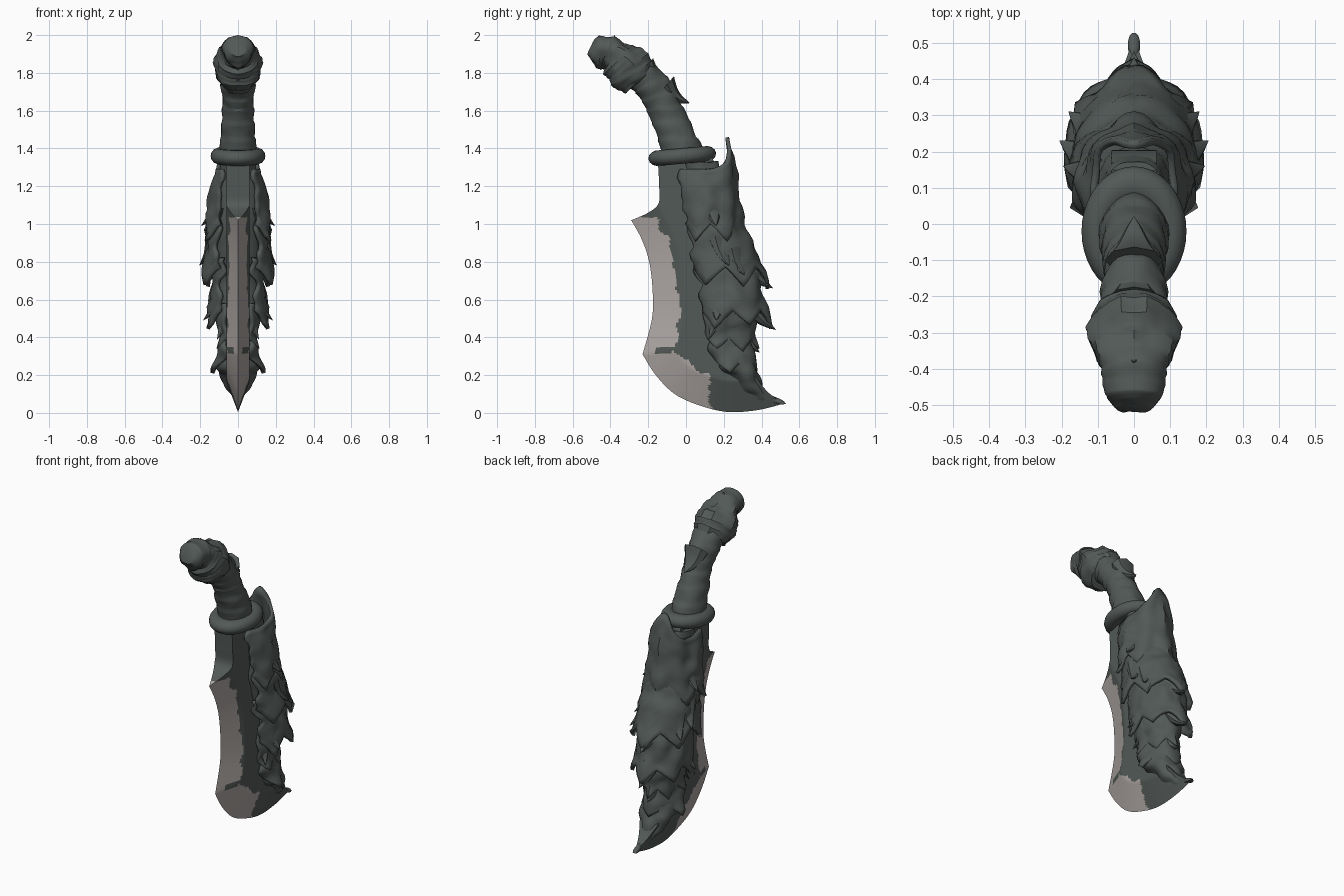
import bpy, bmesh, math
from mathutils import Vector, noise

cube = bpy.data.objects.get("Cube")
if cube:
    bpy.data.objects.remove(cube)


def material(name, rgb):
    m = bpy.data.materials.new(name)
    m.use_nodes = True
    m.diffuse_color = (*rgb, 1)
    bsdf = m.node_tree.nodes["Principled BSDF"]
    bsdf.inputs["Base Color"].default_value = (*rgb, 1)
    bsdf.inputs["Roughness"].default_value = 0.8
    return m


HIDE = material("dark green grey", (0.085, 0.1, 0.093))
STEEL = material("pale steel", (0.42, 0.385, 0.37))


def smooth(obj, angle=35):
    bpy.ops.object.select_all(action='DESELECT')
    obj.select_set(True)
    bpy.context.view_layer.objects.active = obj
    bpy.ops.object.shade_smooth_by_angle(angle=math.radians(angle))


def loft(name, rings, closed=True, rough=0.0, thick=0.0, angle=35):
    """Skin a list of equal-length rings, optionally roughened or thickened."""
    bm = bmesh.new()
    rows = [[bm.verts.new(p) for p in ring] for ring in rings]
    n = len(rows[0])
    for a, b in zip(rows, rows[1:]):
        for i in range(n if closed else n - 1):
            j = (i + 1) % n
            bm.faces.new((a[i], a[j], b[j], b[i]))
    if closed:
        bm.faces.new(rows[0])
        bm.faces.new(rows[-1])
    bmesh.ops.remove_doubles(bm, verts=bm.verts, dist=0.0005)
    bmesh.ops.recalc_face_normals(bm, faces=bm.faces)
    bm.normal_update()
    if rough:
        shifts = [(v, v.normal * rough * noise.noise(Vector((abs(v.co.x), v.co.y, v.co.z)) * 13))
                  for v in bm.verts]
        for v, d in shifts:
            v.co += d
    me = bpy.data.meshes.new(name)
    bm.to_mesh(me)
    bm.free()
    me.materials.append(HIDE)
    obj = bpy.data.objects.new(name, me)
    bpy.context.collection.objects.link(obj)
    if thick:
        mod = obj.modifiers.new("thickness", 'SOLIDIFY')
        mod.thickness, mod.offset = thick, 0
    smooth(obj, angle)
    return obj


def spline(rows, k):
    """Catmull-Rom through tuples, k steps per span."""
    p = [Vector(r) for r in rows]
    p = [p[0]] + p + [p[-1]]
    out = []
    for a, b, c, d in zip(p, p[1:], p[2:], p[3:]):
        for s in range(k):
            t = s / k
            out.append(0.5 * (2 * b + (c - a) * t + (2 * a - 5 * b + 4 * c - d) * t * t
                              + (3 * b - a - 3 * c + d) * t ** 3))
    return out + [p[-1]]


def tube(name, path, k=8, sides=24, band=0.0, rough=0.01):
    """Round sweep in the YZ plane; path rows are y, z, depth radius, width radius."""
    pts = spline(path, k)
    rings = []
    for i, p in enumerate(pts):
        q, r = pts[max(i - 1, 0)], pts[min(i + 1, len(pts) - 1)]
        ty, tz = r[0] - q[0], r[1] - q[1]
        length = math.hypot(ty, tz)
        ny, nz = tz / length, -ty / length
        ring = []
        for s in range(sides):
            a = math.tau * s / sides
            wrap = 1 + band * (((i / k) * 1.6 + 0.35 * math.cos(a)) % 1 - 0.5)
            u = p[2] * math.cos(a) * wrap
            ring.append((p[3] * math.sin(a) * wrap, p[0] + ny * u, p[1] + nz * u))
        rings.append(ring)
    return loft(name, rings, rough=rough)


def spike(name, base, tip, r, flat=0.6):
    """Curved, slightly flattened horn."""
    base, tip = Vector(base), Vector(tip)
    axis = (tip - base).normalized()
    side = axis.cross(Vector((0, 0, 1))).normalized()
    up = side.cross(axis)
    rings = []
    for i in range(7):
        t = i / 6
        c = base.lerp(tip, t) - up * r * 0.3 * math.sin(math.pi * t)
        w = r * (1 - t) ** 0.8 + 0.001
        rings.append([c + side * w * math.cos(a) + up * w * flat * math.sin(a)
                      for a in (math.tau * s / 8 for s in range(8))])
    return loft(name, rings)


# Blade: rows run from the cutting edge to the spine (y, z, y, z)
ROWS = [(-.15, 1.35, .14, 1.35), (-.142, 1.2, .2, 1.2), (-.145, 1.11, .2, 1.1),
        (-.2, 1.06, .2, 1.04), (-.29, 1.02, .2, .98), (-.235, .92, .25, .9),
        (-.195, .8, .28, .8), (-.177, .65, .3, .65), (-.18, .5, .3, .5),
        (-.23, .31, .33, .33), (-.16, .2, .355, .22), (-.06, .1, .385, .17),
        (.07, .04, .415, .13), (.22, .005, .445, .1), (.38, .015, .48, .075), (.52, .05, .52, .05)]
STEPS, COLS = 8, 44
# Separate splines keep the heel and belly corners sharp
FINE = spline(ROWS[:5], STEPS) + spline(ROWS[4:10], STEPS)[1:] + spline(ROWS[9:], STEPS)[1:]
EDGE = [Vector(r[:2]) for r in FINE[4 * STEPS:]]


def edge_distance(p):
    best = 9
    for a, b in zip(EDGE, EDGE[1:]):
        t = max(0, min(1, (p - a).dot(b - a) / (b - a).length_squared))
        best = min(best, (p - a.lerp(b, t)).length)
    return best


rings = []
for row in FINE:
    front, back = Vector(row[:2]), Vector(row[2:])
    line = [front.lerp(back, c / COLS) for c in range(COLS + 1)]
    half = [min(0.062, 0.38 * edge_distance(p)) for p in line]
    right = [(-h, *p) for p, h in zip(line, half)]
    left = [(h, *p) for p, h in zip(line, half)]
    rings.append(right + left[::-1])
blade = loft("blade", rings, angle=30)

# Bare steel along the cutting edge, wider on the belly, with a ragged border
blade.data.materials.append(STEEL)
for f in blade.data.polygons:
    y, z = f.center.y, f.center.z
    width = 0.17 if z < 0.31 else 0.15 - 0.06 * max(0, z - 0.4)
    width += 0.025 * noise.noise(Vector((0, y, z)) * 16)
    stain = math.hypot((y + 0.1) / 0.075, (z - 0.337 - 0.15 * (y + 0.1)) / 0.02) < 1
    border = 0.125 + 0.02 * noise.noise(Vector((5, y, z)) * 20)
    if edge_distance(Vector((y, z))) < width and z < 1.035 and y < border and not stain:
        f.material_index = 1

# Hide core on the spine: z, front y, back y, half width
CORE = [(1.33, -.02, .17, .1), (1.1, .0, .22, .115), (.9, .02, .28, .13), (.7, .1, .34, .125),
        (.5, .11, .36, .115), (.38, .11, .35, .085), (.26, .16, .365, .115), (.19, .21, .39, .09),
        (.13, .26, .42, .06), (.085, .32, .465, .035), (.05, .43, .52, .012)]
rings = [[(w * math.sin(a), (f + b) / 2 + (b - f) / 2 * math.cos(a), z)
          for a in (math.tau * s / 32 for s in range(32))]
         for z, f, b, w in spline(CORE, 6)]
loft("hide_core", rings, rough=0.02)


def scale_tier(name, top, bottom, teeth, drop, rise=0.0, sweep=140):
    """Plate wrapped round the spine with a toothed, flaring lower rim and ragged sides.
    top and bottom: z, centre y, depth radius, width radius."""
    rings, count = [], teeth * 8
    for r in range(13):
        t = r / 12
        z, yc, ry, rx = Vector(top).lerp(Vector(bottom), t)
        reach = math.radians(sweep) * (1 + 0.15 * noise.noise(Vector((3, 0, z * 14))))
        ring = []
        for s in range(count + 1):
            u = s / count
            a = reach * (2 * u - 1)
            uneven = 0.85 + 0.5 * noise.noise(Vector((abs(int(u * teeth) - teeth // 2) * 1.7, 0, top[0] * 9)))
            tooth = uneven * (1 - abs((u * teeth) % 1 * 2 - 1)) ** 1.3
            flare = 1 + 0.13 * tooth * t ** 3 - 0.06 * (1 - tooth) * t
            peak = rise * math.exp(-(a / 0.7) ** 2) * (1 - t) ** 2
            # The back is drawn to a ridge rather than a plain curve
            c = math.cos(a)
            c = c ** 1.3 if c > 0 else c
            ring.append((rx * flare * math.sin(a), yc + (ry * flare - 0.4 * peak) * c,
                         z + peak - drop * tooth * t * t))
        rings.append(ring)
    return loft(name, rings, closed=False, rough=0.022, thick=0.02)


# Overlapping scale plates
scale_tier("upper_scales", (1.29, .11, .18, .12), (1.0, .12, .175, .165), 5, .1, rise=.17)
scale_tier("middle_scales", (1.08, .12, .14, .135), (.77, .205, .215, .18), 5, .12)
scale_tier("lower_scales", (.82, .18, .18, .12), (.54, .24, .195, .155), 5, .12)
scale_tier("bottom_scales", (.58, .21, .15, .11), (.39, .215, .15, .09), 5, .07)
scale_tier("tip_scales", (.42, .21, .13, .08), (.28, .24, .12, .112), 3, .07)

# Side thorns, one of each pair per side
THORNS = [((.12, .14, 1.12), (.195, .16, .99), .06), ((.13, .18, .92), (.205, .23, .78), .065),
          ((.12, .26, .86), (.18, .31, .73), .06), ((.11, .17, .62), (.185, .16, .49), .055),
          ((.08, .15, .5), (.11, .12, .39), .035)]
for n, (base, tip, r) in enumerate(THORNS):
    for side, s in (("left", 1), ("right", -1)):
        spike(f"thorn_{n + 1}_{side}", (s * base[0], *base[1:]), (s * tip[0], *tip[1:]), r)

# Spine thorns
for n, (base, tip) in enumerate([((.31, .82), (.46, .66)), ((.33, .61), (.475, .44)),
                                 ((.3, .46), (.39, .32))]):
    spike(f"spine_thorn_{n + 1}", (0, *base), (0, *tip), .08, flat=.75)

# Guard ring
bpy.ops.mesh.primitive_torus_add(major_segments=40, minor_segments=14, major_radius=.103,
                                 minor_radius=.042, location=(0, -.02, 1.36),
                                 rotation=(math.radians(5), 0, 0))
guard = bpy.context.object
guard.name = "guard_ring"
guard.scale = (1, 1.24, 1)
guard.data.materials.append(HIDE)
smooth(guard)

# Wrapped grip and pommel
tube("grip", [(-.02, 1.33, .14, .11), (-.035, 1.42, .103, .095), (-.09, 1.56, .092, .084),
              (-.14, 1.67, .092, .083), (-.21, 1.76, .092, .09), (-.29, 1.82, .09, .09)],
     k=10, band=.06)
tube("pommel", [(-.25, 1.75, .09, .09), (-.28, 1.79, .115, .12), (-.32, 1.84, .12, .125),
                (-.36, 1.875, .11, .12), (-.39, 1.895, .085, .098), (-.43, 1.91, .085, .09),
                (-.475, 1.915, .08, .08), (-.51, 1.925, .04, .04)], k=5, band=.06, rough=.025)
for n, (base, tip, r) in enumerate([((-.1, 1.74), (.02, 1.64), .08),
                                    ((-.2, 1.84), (-.09, 1.765), .065),
                                    ((-.31, 1.89), (-.38, 2.0), .08)]):
    spike(f"grip_thorn_{n + 1}", (0, *base), (0, *tip), r, flat=.7)
